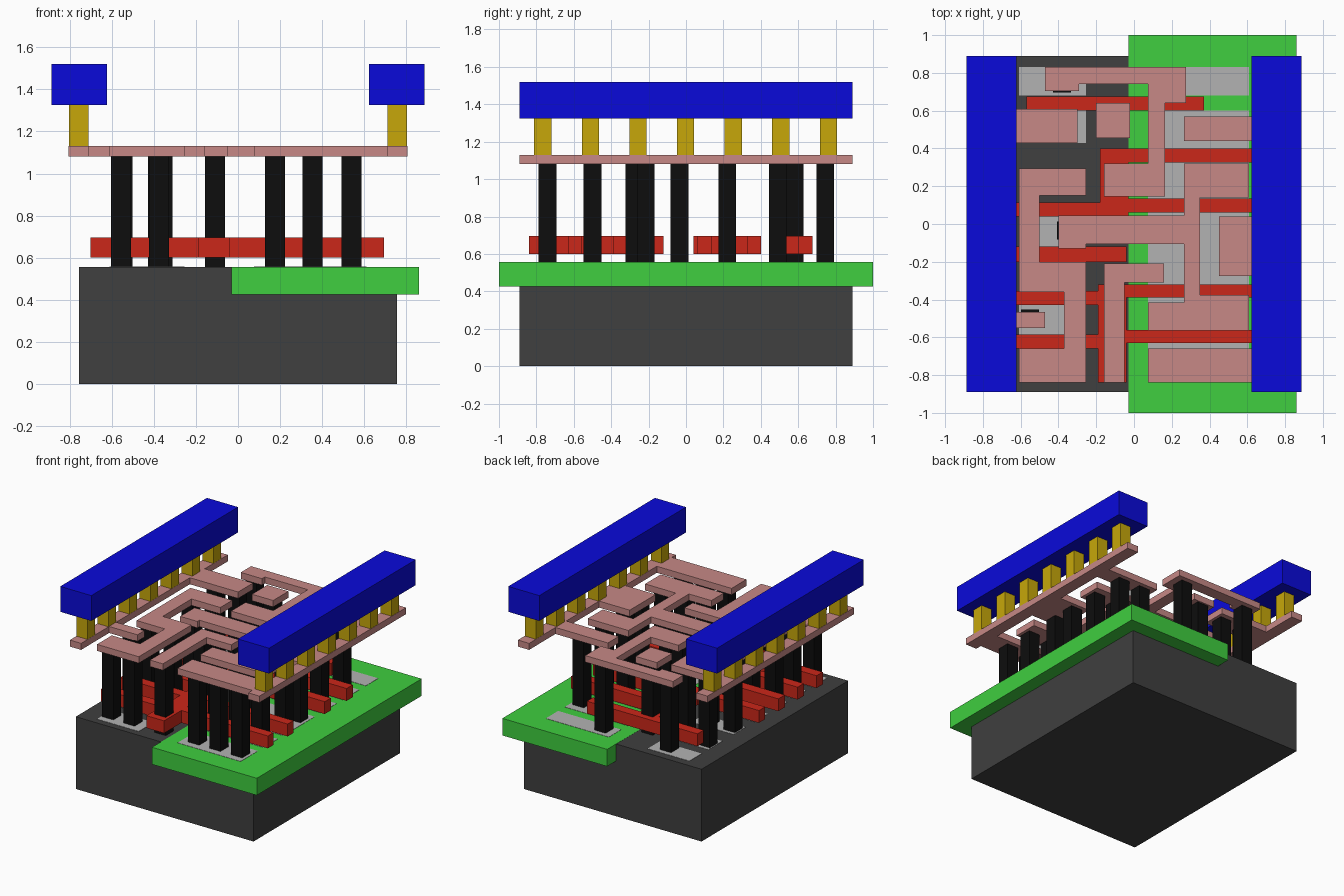
import bpy, bmesh


def material(name, rgb):
    m = bpy.data.materials.new(name)
    m.diffuse_color = (*rgb, 1)
    return m


BASE = material("dark_grey", (0.05, 0.05, 0.05))
GREEN = material("green", (0.05, 0.62, 0.05))
PATCH = material("light_grey", (0.45, 0.45, 0.45))
RED = material("red", (0.6, 0.02, 0.01))
BLACK = material("black", (0.004, 0.004, 0.004))
PINK = material("pink", (0.57, 0.25, 0.24))
GOLD = material("gold", (0.57, 0.39, 0.003))
BLUE = material("blue", (0.003, 0.003, 0.7))


def slab(name, rects, z0, z1, mat):
    """Union of (x0, x1, y0, y1) rectangles, extruded from z0 to z1."""
    xs = sorted({v for r in rects for v in r[:2]})
    ys = sorted({v for r in rects for v in r[2:]})
    bm = bmesh.new()
    grid = {}

    def vert(i, j):
        if (i, j) not in grid:
            grid[i, j] = bm.verts.new((xs[i], ys[j], z0))
        return grid[i, j]

    for i in range(len(xs) - 1):
        for j in range(len(ys) - 1):
            cx, cy = (xs[i] + xs[i + 1]) / 2, (ys[j] + ys[j + 1]) / 2
            if any(a < cx < b and c < cy < d for a, b, c, d in rects):
                bm.faces.new((vert(i, j), vert(i + 1, j), vert(i + 1, j + 1), vert(i, j + 1)))
    top = bmesh.ops.extrude_face_region(bm, geom=bm.faces[:])["geom"]
    for v in top:
        if isinstance(v, bmesh.types.BMVert):
            v.co.z = z1
    bmesh.ops.recalc_face_normals(bm, faces=bm.faces[:])
    bmesh.ops.dissolve_limit(bm, angle_limit=0.01, verts=bm.verts[:], edges=bm.edges[:])
    me = bpy.data.meshes.new(name)
    bm.to_mesh(me)
    bm.free()
    me.materials.append(mat)
    ob = bpy.data.objects.new(name, me)
    bpy.context.collection.objects.link(ob)
    return ob


def squares(points, size):
    h = size / 2
    return [(x - h, x + h, y - h, y + h) for x, y in points]


# Base block and the well set into its top
slab("base_block", [(-0.755, 0.755, -0.89, 0.89)], 0, 0.555, BASE)
slab("well", [(-0.03, 0.86, -1, 1)], 0.425, 0.556, GREEN)

# Thin surface patches between the lower bars
left_gaps = [(0.68, 0.83), (0.43, 0.60), (0.15, 0.295), (-0.12, 0.04),
             (-0.355, -0.20), (-0.585, -0.43), (-0.84, -0.66)]
right_gaps = [(0.68, 0.83), (0.40, 0.60), (0.135, 0.325), (-0.32, 0.06),
              (-0.56, -0.39), (-0.84, -0.63)]
slab("left_patches", [(-0.61, -0.255, a, b) for a, b in left_gaps], 0.55, 0.557, PATCH)
slab("right_patches", [(0.075, 0.61, a, b) for a, b in right_gaps], 0.55, 0.558, PATCH)

# Red lower bars
slab("lower_bars", [
    (-0.57, 0.37, 0.60, 0.675), (-0.19, -0.03, 0.53, 0.675),
    (-0.18, 0.695, 0.325, 0.40), (-0.18, -0.03, 0.04, 0.40),
    (-0.18, 0.695, 0.06, 0.135), (-0.70, -0.04, 0.04, 0.115),
    (-0.70, -0.04, -0.20, -0.12),
    (-0.18, 0.695, -0.39, -0.32), (-0.70, -0.18, -0.43, -0.355),
    (-0.19, -0.04, -0.84, -0.32),
    (-0.19, 0.695, -0.63, -0.56), (-0.70, -0.19, -0.66, -0.585),
], 0.60, 0.695, RED)

# Black posts, listed by row
rows = [
    (0.745, (-0.38, 0.175)), (0.525, (-0.555, -0.37)), (0.58, (-0.11,)),
    (0.49, (0.355, 0.54)), (0.22, (-0.555, -0.36, -0.11, 0.355, 0.54)),
    (-0.035, (-0.36, 0.175, 0.54)), (-0.215, (0.54,)),
    (-0.275, (-0.555, -0.36, -0.11)), (-0.50, (-0.55, 0.175, 0.355, 0.54)),
    (-0.74, (-0.555, -0.375, -0.11, 0.175, 0.355, 0.54)),
]
slab("posts", squares([(x, y) for y, xs in rows for x in xs], 0.095), 0.555, 1.08, BLACK)

# Pink plates: rails with side branches, then the routed plates
layers = {
    "left_rail": [(-0.805, -0.71, -0.89, 0.89), (-0.71, -0.30, 0.43, 0.61),
                  (-0.71, -0.47, -0.55, -0.465)],
    "right_rail": [(0.71, 0.805, -0.89, 0.89), (0.265, 0.71, 0.44, 0.57),
                   (0.45, 0.71, -0.275, 0.04), (0.075, 0.71, -0.84, -0.66)],
    "back_plate": [(-0.47, -0.29, 0.705, 0.83), (-0.47, 0.275, 0.74, 0.83),
                   (0.075, 0.275, 0.64, 0.83), (0.075, 0.165, 0.145, 0.83),
                   (-0.16, 0.165, 0.145, 0.32)],
    "square_plate": [(-0.20, -0.02, 0.455, 0.64)],
    "left_plate": [(-0.61, -0.255, 0.15, 0.295), (-0.61, -0.50, -0.36, 0.295),
                   (-0.61, -0.255, -0.36, -0.20), (-0.37, -0.255, -0.84, -0.20),
                   (-0.61, -0.255, -0.84, -0.66)],
    "centre_plate": [(-0.40, -0.255, -0.13, 0.045), (-0.40, 0.35, -0.105, 0.045),
                     (0.265, 0.61, 0.14, 0.32), (0.265, 0.35, -0.565, 0.32),
                     (0.265, 0.61, -0.565, -0.375), (0.075, 0.61, -0.565, -0.415)],
    "front_plate": [(-0.16, 0.16, -0.31, -0.21), (-0.16, -0.05, -0.84, -0.21)],
}
for name, rects in layers.items():
    slab(name, rects, 1.08, 1.13, PINK)

# Gold pegs and blue top beams on both sides
for side, s in (("left", -1), ("right", 1)):
    slab(side + "_pegs", squares([(s * 0.757, -0.002 + 0.2545 * i) for i in range(-3, 4)], 0.092),
         1.13, 1.325, GOLD)
    x0, x1 = sorted((s * 0.623, s * 0.887))
    slab(side + "_beam", [(x0, x1, -0.89, 0.89)], 1.325, 1.52, BLUE)
